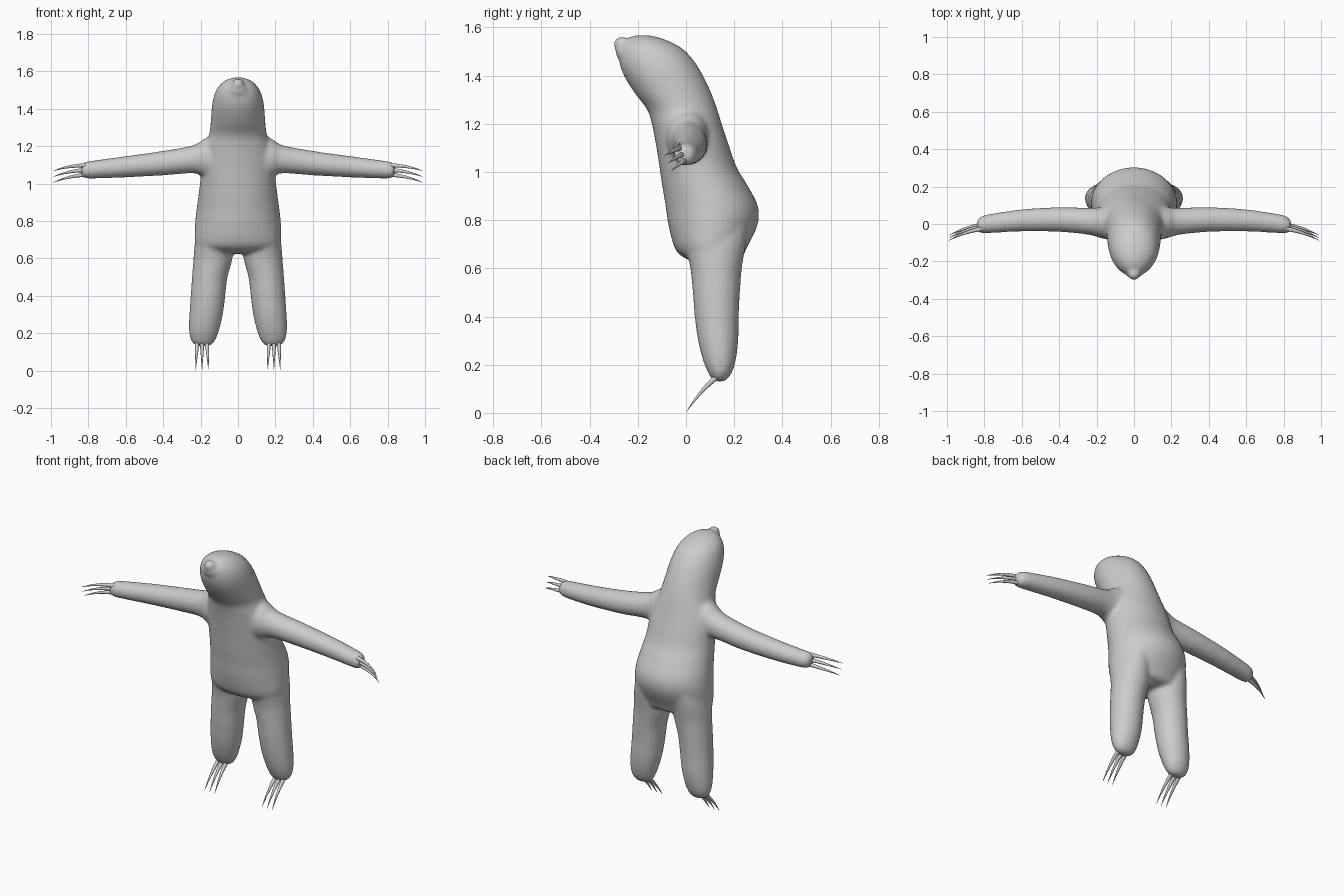
import bpy, bmesh, math
from mathutils import Vector, Matrix

if "Cube" in bpy.data.objects:
    bpy.data.objects.remove(bpy.data.objects["Cube"])


def spline(rows, steps=5):
    """Catmull-Rom resampling of a list of equal-length tuples."""
    out = []
    for i in range(len(rows) - 1):
        p = [Vector(rows[max(0, min(len(rows) - 1, i + k))]) if len(rows[0]) < 5 else
             rows[max(0, min(len(rows) - 1, i + k))] for k in (-1, 0, 1, 2)]
        for s in range(steps):
            t = s / steps
            out.append([0.5 * (2 * b + (c - a) * t + (2 * a - 5 * b + 4 * c - d) * t * t
                               + (3 * b - a - 3 * c + d) * t ** 3) for a, b, c, d in zip(*p)])
    out.append(list(rows[-1]))
    return out


def loft(bm, rows, place, n=40):
    """Closed skin over elliptical sections (pos, u_min, u_max, v_min, v_max)."""
    rings = []
    for pos, u0, u1, v0, v1 in spline(rows):
        ring = []
        for k in range(n):
            a = 2 * math.pi * k / n
            u = (u0 + u1) / 2 + (u1 - u0) / 2 * math.cos(a)
            v = (v0 + v1) / 2 + (v1 - v0) / 2 * math.sin(a)
            ring.append(bm.verts.new(place(pos, u, v)))
        rings.append(ring)
    for r, q in zip(rings, rings[1:]):
        for k in range(n):
            bm.faces.new((r[k], r[(k + 1) % n], q[(k + 1) % n], q[k]))
    bm.faces.new(rings[0])
    bm.faces.new(rings[-1])


def ball(bm, loc, size):
    bmesh.ops.create_uvsphere(bm, u_segments=24, v_segments=16, radius=1,
                              matrix=Matrix.Translation(loc) @ Matrix.Diagonal((*size, 1)))


def finish(bm, name):
    bmesh.ops.recalc_face_normals(bm, faces=bm.faces)
    me = bpy.data.meshes.new(name)
    bm.to_mesh(me)
    bm.free()
    me.polygons.foreach_set("use_smooth", [True] * len(me.polygons))
    ob = bpy.data.objects.new(name, me)
    bpy.context.collection.objects.link(ob)
    return ob


# Torso and head: z, x range, y range
torso = [(0.625, -.12, .12, .06, .19), (0.64, -.20, .20, .0, .23), (0.68, -.23, .23, -.045, .25),
         (0.78, -.23, .23, -.073, .297), (0.86, -.222, .222, -.085, .298),
         (0.95, -.21, .21, -.1, .252), (1.02, -.202, .202, -.11, .21),
         (1.12, -.195, .195, -.126, .175), (1.2, -.178, .178, -.142, .148),
         (1.26, -.155, .155, -.162, .13), (1.33, -.146, .146, -.215, .104),
         (1.40, -.141, .141, -.258, .071), (1.46, -.131, .131, -.278, .034),
         (1.51, -.111, .111, -.276, -.012), (1.545, -.078, .078, -.256, -.075),
         (1.563, -.04, .04, -.225, -.13), (1.568, -.01, .01, -.19, -.17)]
# Arm: x, y range, z range
arm = [(.10, -.09, .11, 1.01, 1.28), (.18, -.075, .09, 1.035, 1.24), (.24, -.058, .086, 1.055, 1.205),
       (.40, -.042, .09, 1.044, 1.175), (.60, -.04, .078, 1.033, 1.147), (.76, -.048, .055, 1.027, 1.125),
       (.81, -.05, .043, 1.027, 1.118), (.832, -.042, .03, 1.036, 1.107), (.84, -.02, .01, 1.055, 1.09)]
# Leg: z, x range, y range
leg = [(.80, .04, .20, .03, .26), (.70, .03, .228, .0, .248), (.60, .03, .238, .018, .232),
       (.50, .056, .246, .028, .224), (.40, .068, .253, .036, .219), (.30, .081, .26, .05, .217),
       (.22, .1, .262, .07, .207), (.17, .117, .255, .09, .192), (.14, .138, .235, .108, .172),
       (.13, .165, .205, .125, .155)]

bm = bmesh.new()
loft(bm, torso, lambda p, u, v: (u, v, p))
for s in (-1, 1):
    loft(bm, arm, lambda p, u, v: (s * p, u, v))
    loft(bm, leg, lambda p, u, v: (s * u, v, p))
# Muzzle and nose
ball(bm, (0, -.258, 1.498), (.05, .035, .035))
ball(bm, (0, -.268, 1.530), (.033, .033, .033))
body = finish(bm, "body")
remesh = body.modifiers.new("fuse", 'REMESH')
remesh.mode = 'VOXEL'
remesh.voxel_size = 0.009
remesh.use_smooth_shade = True
smooth = body.modifiers.new("blend", 'SMOOTH')
smooth.factor = 0.5
smooth.iterations = 14


def claw(name, base, bend, tip, r):
    """Curved tapering spike."""
    cu = bpy.data.curves.new(name, 'CURVE')
    cu.dimensions = '3D'
    cu.bevel_depth = r
    cu.bevel_resolution = 3
    cu.use_fill_caps = True
    sp = cu.splines.new('POLY')
    pts = 9
    sp.points.add(pts - 1)
    b, m, e = Vector(base), Vector(bend), Vector(tip)
    for i in range(pts):
        t = i / (pts - 1)
        p = b * (1 - t) ** 2 + m * 2 * t * (1 - t) + e * t * t
        sp.points[i].co = (*p, 1)
        sp.points[i].radius = 1 - 0.95 * t ** 1.3
    sp.use_smooth = True
    ob = bpy.data.objects.new(name, cu)
    bpy.context.collection.objects.link(ob)


# Three claws on each hand and foot
for s in (-1, 1):
    for i in range(3):
        k = i - 1
        claw("hand_claw", (s * .81, -.015 + .01 * k, 1.073 - .025 * k),
             (s * .91, -.03 + .012 * k, 1.068 - .028 * k),
             (s * .99, -.075 + .014 * k, 1.036 - .031 * k), .012)
        claw("foot_claw", (s * (.192 + .026 * k), .135, .155),
             (s * (.192 + .03 * k), .06, .095),
             (s * (.192 + .034 * k), .002, .004), .012)

# Closed eyelids
for s in (-1, 1):
    bm = bmesh.new()
    ball(bm, (0, 0, 0), (.018, .006, .006))
    eye = finish(bm, "eyelid")
    eye.location = (s * .066, -.233, 1.515)
    eye.rotation_euler = (0, s * .15, s * .6)
